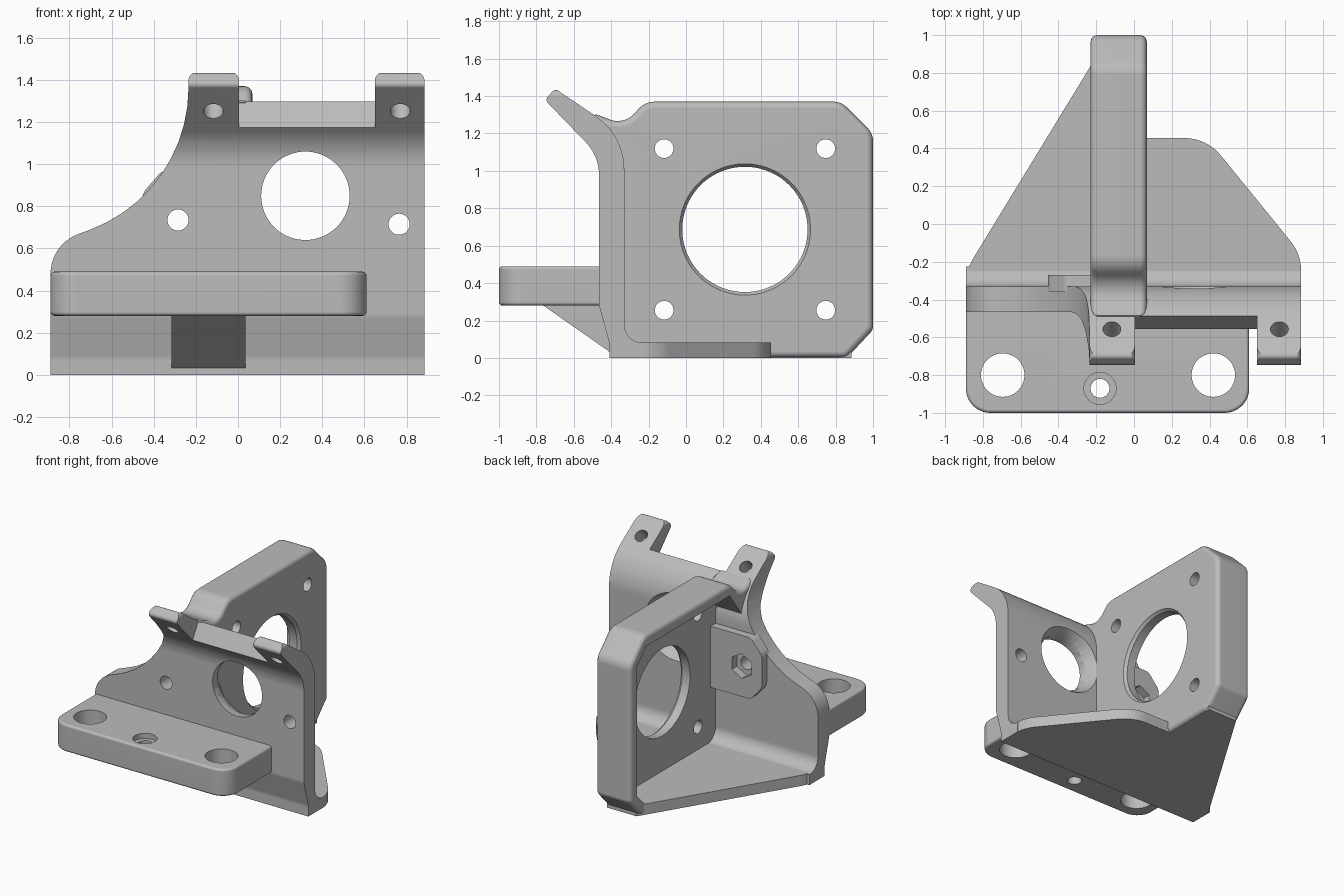
import bpy, bmesh
from math import cos, sin, pi, tan
from mathutils import Vector

if "Cube" in bpy.data.objects:
    bpy.data.objects.remove(bpy.data.objects["Cube"])

GRAY = (0.5, 0.5, 0.5, 1)
mat = bpy.data.materials.new("plain gray")
mat.use_nodes = True
mat.diffuse_color = GRAY
mat.node_tree.nodes["Principled BSDF"].inputs["Base Color"].default_value = GRAY


def rounded(points, steps=10):
    """Outline from (u, v) or (u, v, radius) corners."""
    out = []
    for i, p in enumerate(points):
        c = Vector(p[:2])
        if len(p) == 2:
            out.append(c)
            continue
        a = (Vector(points[i - 1][:2]) - c).normalized()
        b = (Vector(points[(i + 1) % len(points)][:2]) - c).normalized()
        half = a.angle(b) / 2
        mid = c + (a + b).normalized() * p[2] / sin(half)
        start = c + a * p[2] / tan(half) - mid
        end = c + b * p[2] / tan(half) - mid
        sweep = pi - 2 * half
        for k in range(steps + 1):
            t = k / steps
            out.append(mid + (start * sin((1 - t) * sweep) + end * sin(t * sweep)) / sin(sweep))
    return out


def finish(name, bm):
    bmesh.ops.recalc_face_normals(bm, faces=bm.faces)
    me = bpy.data.meshes.new(name)
    bm.to_mesh(me)
    bm.free()
    me.materials.append(mat)
    ob = bpy.data.objects.new(name, me)
    bpy.context.collection.objects.link(ob)
    return ob


def prism(name, axis, lo, hi, points):
    """Extrude an outline along an axis: X uses (y, z), Y uses (x, z), Z uses (x, y)."""
    place = {"X": lambda u, v, w: (w, u, v),
             "Y": lambda u, v, w: (u, w, v),
             "Z": lambda u, v, w: (u, v, w)}[axis]
    bm = bmesh.new()
    pts = rounded(points)
    a, b = [[bm.verts.new(place(p.x, p.y, w)) for p in pts] for w in (lo, hi)]
    bm.faces.new(a)
    bm.faces.new(b)
    for i in range(len(pts)):
        bm.faces.new((a[i - 1], a[i], b[i], b[i - 1]))
    return finish(name, bm)


def rod(p0, p1, r0, r1=None, sides=48):
    """Cylinder or cone between two points, used for holes."""
    p0, p1 = Vector(p0), Vector(p1)
    bm = bmesh.new()
    bmesh.ops.create_cone(bm, cap_ends=True, segments=sides, radius1=r0,
                          radius2=r0 if r1 is None else r1, depth=(p1 - p0).length)
    bm.transform((p1 - p0).to_track_quat("Z", "Y").to_matrix().to_4x4())
    bmesh.ops.translate(bm, verts=bm.verts, vec=(p0 + p1) / 2)
    return finish("cutter", bm)


def apply(ob, kind, **settings):
    mod = ob.modifiers.new(kind, kind)
    for key, value in settings.items():
        setattr(mod, key, value)
    bpy.context.view_layer.objects.active = ob
    bpy.ops.object.modifier_apply(modifier=mod.name)


def boolean(ob, tool, operation="DIFFERENCE"):
    apply(ob, "BOOLEAN", object=tool, operation=operation, solver="EXACT")
    bpy.data.objects.remove(tool)


def bevel(ob, width):
    apply(ob, "BEVEL", width=width, segments=3, limit_method="ANGLE", angle_limit=0.75)


# Front wall: side profile trimmed by the front outline
wall = prism("front_wall", "X", -1, 1, [
    (-.41, 0), (-.41, .08, .1), (-.465, .28, .1), (-.465, 1.08, .25),
    (-.755, 1.38, .025), (-.70, 1.44, .025), (-.33, 1.19, .34),
    (-.33, .08, .1), (-.225, .08), (-.225, 0)])
boolean(wall, prism("trim", "Y", -1.2, .2, [
    (-.89, -.1), (-.89, .62, .2), (-.235, .86, .72), (-.235, 1.437, .04),
    (.005, 1.437, .04), (.005, 1.33), (.65, 1.33), (.65, 1.437, .04),
    (.885, 1.437, .04), (.885, -.1)]), "INTERSECT")
boolean(wall, prism("notch", "X", .005, .65, [
    (-.57, 1.15), (-.48, 1.31), (-.48, 1.6), (-1, 1.6), (-1, 1.15)]))
bevel(wall, .015)

# Base plate
base = prism("base_plate", "Z", 0, .082, [
    (-.89, -.405), (-.89, -.245, .3), (-.2, .885), (.05, .885), (.05, .455),
    (.385, .455, .25), (.885, -.16, .25), (.885, -.405)])

# Motor frame: rounded block hollowed into a tray that opens to -x
frame = prism("motor_frame", "X", -.23, .068, [
    (-.40, 0), (.86, 0), (1, .15, .05), (1, 1.2, .1), (.83, 1.37, .1),
    (-.22, 1.37, .12), (-.33, 1.245, .12), (-.50, 1.31), (-.42, 1.1)])
bevel(frame, .035)
boolean(frame, prism("tray", "X", -.6, -.02, [
    (-.34, .082), (.83, .082), (.925, .18), (.925, 1.17, .04), (.81, 1.285, .04),
    (-.2, 1.285), (-.34, 1.1)]))
MOTOR_Y, MOTOR_Z = .315, .687
boolean(frame, rod((-.3, MOTOR_Y, MOTOR_Z), (.3, MOTOR_Y, MOTOR_Z), .335, sides=80))
boolean(frame, rod((.04, MOTOR_Y, MOTOR_Z), (.08, MOTOR_Y, MOTOR_Z), .33, .36, 80))
for sy in (-1, 1):
    for sz in (-1, 1):
        y, z = MOTOR_Y + sy * .432, MOTOR_Z + sz * .432
        boolean(frame, rod((-.3, y, z), (.3, y, z), .05))

# Pad behind the wall with a hexagonal nut pocket
NUT = (-.285, .735)
pad = prism("nut_pad", "Y", -.36, -.27, [
    (-.01, .5), (-.01, .97), (-.36, .97, .06), (-.455, .86, .08),
    (-.455, .61, .08), (-.36, .5, .06)])
boolean(pad, rod((NUT[0], -.335, NUT[1]), (NUT[0], -.2, NUT[1]), .095, sides=6))

# Mounting shelf with two large holes and one countersunk hole
shelf = prism("mounting_shelf", "Z", .28, .49, [
    (-.89, -1, .13), (.61, -1, .13), (.61, -.42), (-.89, -.42)])
bevel(shelf, .018)
for x in (-.695, .42):
    boolean(shelf, rod((x, -.8, .1), (x, -.8, .7), .115))
gusset = prism("shelf_gusset", "X", -.315, .035, [(-.405, .03), (-.77, .285), (-.405, .285)])
for part in (shelf, gusset):
    boolean(part, rod((-.18, -.87, 0), (-.18, -.87, .7), .05))
boolean(shelf, rod((-.18, -.87, .45), (-.18, -.87, .52), .085))

# Wall openings: flared access hole, two screw holes, two tab holes
boolean(wall, rod((.32, -.6, .85), (.32, -.2, .85), .21, sides=64))
boolean(wall, rod((.32, -.42, .85), (.32, -.32, .85), .20, .265, 64))
for x, z in (NUT, (.765, .715)):
    for part in (wall, pad):
        boolean(part, rod((x, -.6, z), (x, -.15, z), .05))
for x in (-.117, .77):
    boolean(wall, rod((x, -.73, 1.13), (x, -.47, 1.45), .047))

# Smooth the rounded areas, keeping hard edges
bpy.ops.object.select_all(action="DESELECT")
for part in (wall, base, frame, pad, shelf, gusset):
    part.select_set(True)
    bpy.context.view_layer.objects.active = part
    bpy.ops.object.shade_smooth_by_angle(angle=0.6)
    apply(part, "WEIGHTED_NORMAL", keep_sharp=True)
    part.select_set(False)
